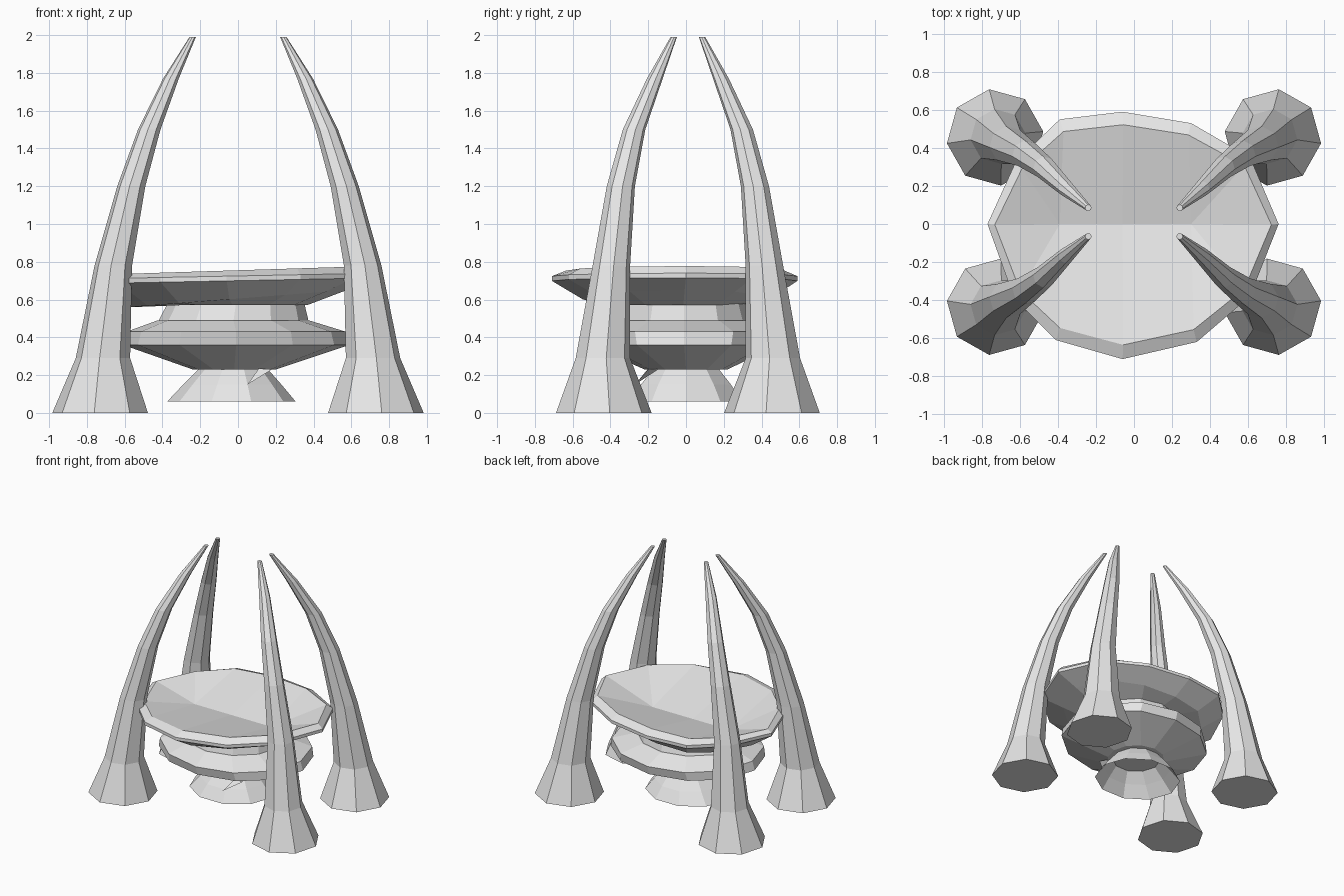
import bpy, bmesh
from math import cos, sin, radians

cube = bpy.data.objects.get("Cube")
if cube:
    bpy.data.objects.remove(cube, do_unlink=True)

stone = bpy.data.materials.new("pale_grey")
stone.use_nodes = True
GREY = (0.8, 0.8, 0.8, 1)
stone.diffuse_color = GREY
stone.node_tree.nodes["Principled BSDF"].inputs["Base Color"].default_value = GREY


def finish(bm, name):
    bmesh.ops.recalc_face_normals(bm, faces=bm.faces)
    mesh = bpy.data.meshes.new(name)
    bm.to_mesh(mesh)
    bm.free()
    mesh.materials.append(stone)
    obj = bpy.data.objects.new(name, mesh)
    bpy.context.collection.objects.link(obj)
    return obj


def loft(bm, rings):
    """Skin a list of point rings and return the vertex rings."""
    loops = [[bm.verts.new(p) for p in ring] for ring in rings]
    for a, b in zip(loops, loops[1:]):
        for i in range(len(a)):
            j = (i + 1) % len(a)
            bm.faces.new((a[i], a[j], b[j], b[i]))
    return loops


def oval(cx, cy, z, rx, ry, sides, phase=0, tilt=0):
    angles = [radians(phase + 360 * i / sides) for i in range(sides)]
    return [(cx + rx * cos(a), cy + ry * sin(a), z + tilt * cos(a)) for a in angles]


# Four curved tusk pillars: centre x, centre y, height, radius
TUSK = [(0.73, 0.445, 0, 0.255), (0.715, 0.45, 0.29, 0.145),
        (0.66, 0.405, 0.78, 0.1), (0.565, 0.355, 1.2, 0.075),
        (0.47, 0.285, 1.5, 0.06), (0.355, 0.175, 1.77, 0.042),
        (0.24, 0.075, 1.99, 0.017)]
for side, sx in (("left", 1), ("right", -1)):
    for end, sy in (("front", -1), ("back", 1)):
        bm = bmesh.new()
        loops = loft(bm, [[(sx * x, 0.01 + sy * y, z) for x, y, z in
                           oval(cx, cy, z, r, r, 8, 38)] for cx, cy, z, r in TUSK])
        bm.faces.new(loops[0])
        bm.faces.new(loops[-1])
        finish(bm, f"{end}_{side}_tusk")

# Shallow bowl with an uneven rim outline
RIM = [(0.76, 0), (0.61, 0.35), (0.30, 0.53), (-0.06, 0.59), (-0.39, 0.55), (-0.62, 0.33),
       (-0.77, 0), (-0.63, -0.39), (-0.41, -0.61), (-0.06, -0.71), (0.33, -0.62), (0.61, -0.38)]


def rim_ring(scale_x, scale_y, z, tilt):
    return [(x * scale_x, -0.03 + (y + 0.03) * scale_y, z + tilt * x) for x, y in RIM]


bm = bmesh.new()
loops = loft(bm, [rim_ring(0.48, 0.52, 0.57, 0),
                  rim_ring(0.76, 0.76, 0.605, 0.06),
                  rim_ring(1, 1, 0.70, 0.02),
                  rim_ring(1, 1, 0.725, 0.02),
                  rim_ring(0.95, 0.89, 0.755, 0.03)])
bm.faces.new(loops[0])
# Bowl interior folds down to a valley running side to side
top = loops[-1]
valley = {i: bm.verts.new((RIM[i][0], 0, 0.635)) for i in (2, 3, 4)}
for side in (1, -1):
    edge = [top[(side * i) % 12] for i in range(7)]
    for i in (2, 3):
        bm.faces.new((valley[i], valley[i + 1], edge[i + 1], edge[i]))
    for i, v in ((0, 2), (1, 2), (4, 4), (5, 4)):
        bm.faces.new((valley[v], edge[i], edge[i + 1]))
finish(bm, "bowl")

# Neck between bowl and saucer
bm = bmesh.new()
loft(bm, [oval(-0.025, -0.01, 0.48, 0.4, 0.36, 12),
          oval(-0.01, -0.01, 0.585, 0.36, 0.33, 12)])
finish(bm, "neck")

# Saucer under the neck
bm = bmesh.new()
loops = loft(bm, [oval(-0.02, 0, 0.23, 0.22, 0.22, 12),
                  oval(-0.01, -0.01, 0.36, 0.6, 0.5, 12),
                  oval(-0.01, -0.01, 0.43, 0.58, 0.52, 12),
                  oval(-0.025, -0.01, 0.49, 0.4, 0.37, 12)])
bm.faces.new(loops[0])
bm.faces.new(loops[-1])
finish(bm, "saucer")

# Hollow flared foot
bm = bmesh.new()
loft(bm, [oval(-0.035, 0, 0.06, 0.34, 0.31, 10),
          oval(-0.03, 0, 0.15, 0.26, 0.25, 10),
          oval(-0.025, 0, 0.235, 0.18, 0.18, 10)])
finish(bm, "foot")

# Small broken shard hanging between saucer and foot
bm = bmesh.new()
tip = bm.verts.new((0.05, -0.27, 0.15))
base = [bm.verts.new(p) for p in ((0.11, -0.2, 0.235), (0.18, -0.2, 0.23), (0.13, -0.14, 0.235))]
bm.faces.new(base)
for i in range(3):
    bm.faces.new((tip, base[i], base[(i + 1) % 3]))
finish(bm, "shard")
